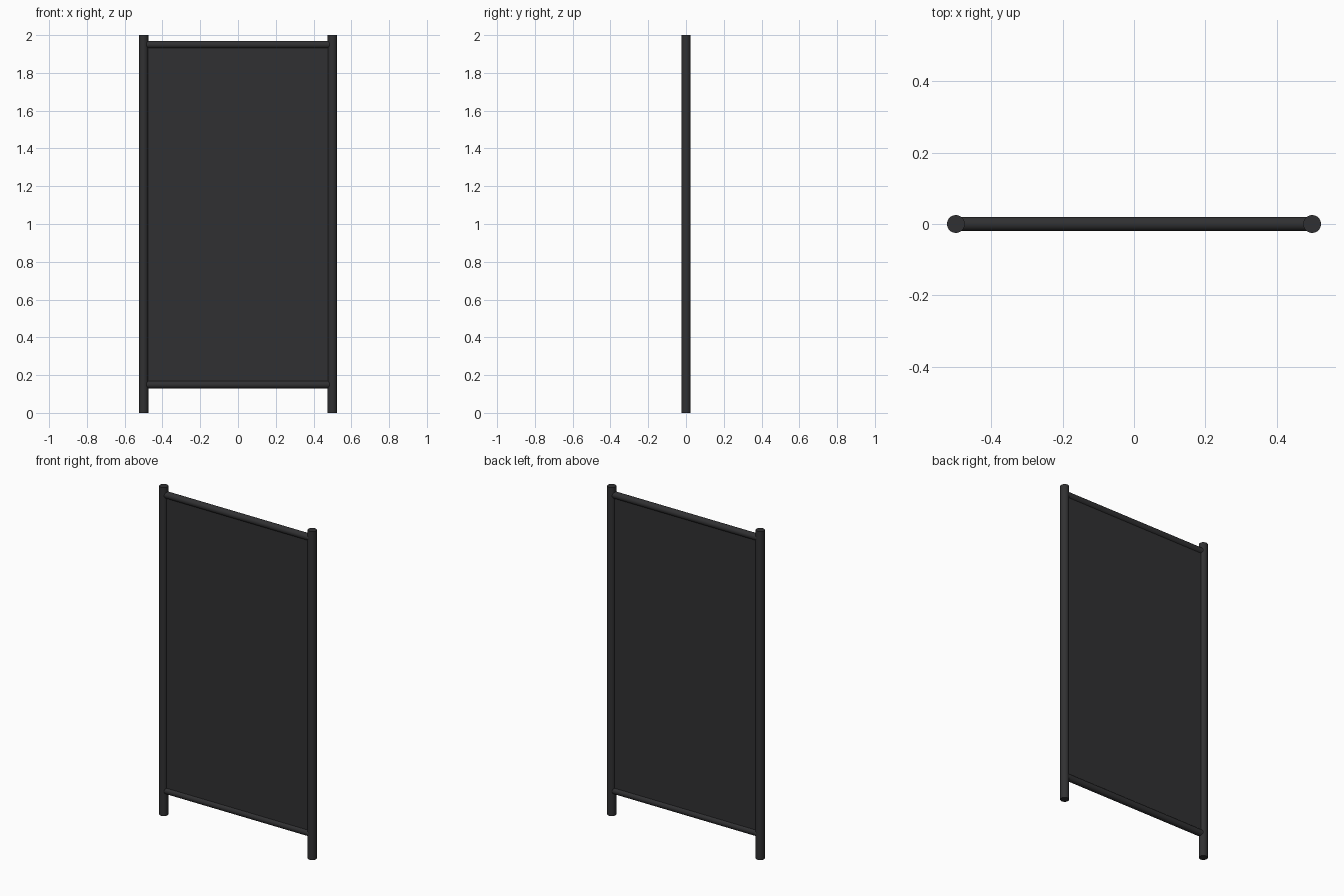
import bpy
import math

if "Cube" in bpy.data.objects:
    bpy.data.objects.remove(bpy.data.objects["Cube"])

mat = bpy.data.materials.new("dark_metal")
mat.diffuse_color = (0.03, 0.03, 0.032, 1)
mat.use_nodes = True
mat.node_tree.nodes["Principled BSDF"].inputs["Base Color"].default_value = mat.diffuse_color


def rod(name, radius, length, loc, rot=(0, 0, 0)):
    bpy.ops.mesh.primitive_cylinder_add(vertices=32, radius=radius, depth=length,
                                        location=loc, rotation=rot)
    ob = bpy.context.object
    ob.name = name
    ob.data.materials.append(mat)
    bpy.ops.object.shade_smooth_by_angle(angle=math.radians(40))
    return ob


# Upright posts
for side, x in (("left", -0.5), ("right", 0.5)):
    rod(side + "_post", 0.025, 2.0, (x, 0, 1.0))

# Horizontal rails, ending inside the posts
for level, z in (("bottom", 0.15), ("top", 1.95)):
    rod(level + "_rail", 0.02, 1.0, (0, 0, z), (0, math.pi / 2, 0))

# Thin panel between the rails
bpy.ops.mesh.primitive_cube_add(size=1, location=(0, 0, 1.05))
panel = bpy.context.object
panel.name = "screen_panel"
panel.scale = (0.97, 0.016, 1.8)
bpy.ops.object.transform_apply(location=False, rotation=False, scale=True)
panel.data.materials.append(mat)
